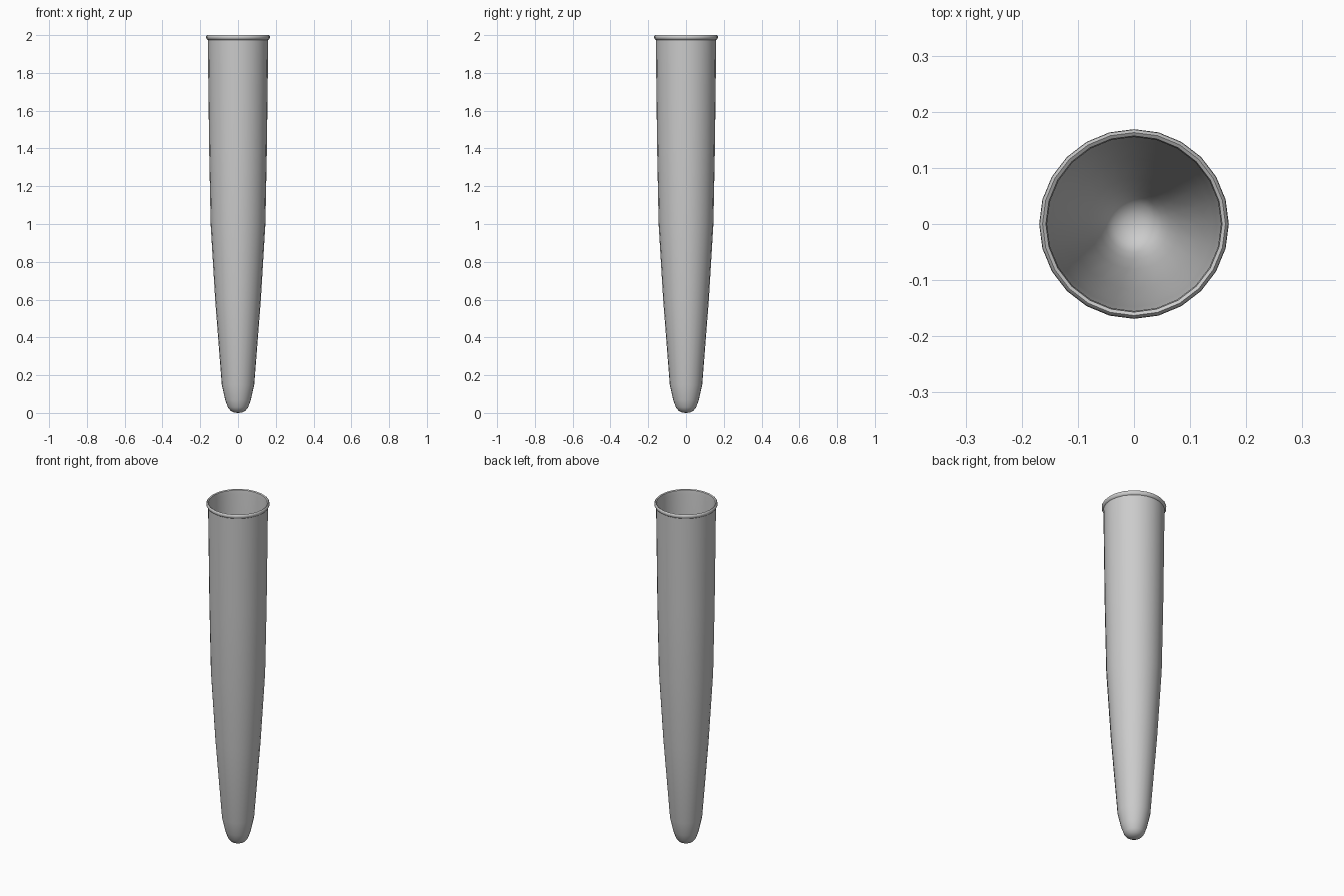
import bpy, bmesh, math

if "Cube" in bpy.data.objects:
    bpy.data.objects.remove(bpy.data.objects["Cube"])

SIDES = 24
# outer wall from the base centre up, over the rolled lip, then down the inside
outer = [(0, 0), (0.02, 0.002), (0.04, 0.012), (0.054, 0.03), (0.068, 0.07), (0.086, 0.15),
         (0.121, 0.6), (0.145, 1.0), (0.153, 1.4), (0.160, 1.975)]
lip = [(0.165, 1.978), (0.169, 1.986), (0.168, 1.995), (0.163, 2.0), (0.157, 1.996)]
inner = [(0.155, 1.975), (0.148, 1.4), (0.140, 1.0), (0.116, 0.6), (0.081, 0.152),
         (0.063, 0.074), (0.05, 0.036), (0.037, 0.018), (0.018, 0.008), (0, 0.006)]


def lathe(name, profile):
    bm = bmesh.new()
    rings = []
    for r, z in profile:
        if r == 0:
            rings.append([bm.verts.new((0, 0, z))] * SIDES)
        else:
            rings.append([bm.verts.new((r * math.cos(math.tau * i / SIDES),
                                        r * math.sin(math.tau * i / SIDES), z))
                          for i in range(SIDES)])
    for a, b in zip(rings, rings[1:]):
        for i in range(SIDES):
            j = (i + 1) % SIDES
            quad = list(dict.fromkeys((a[i], a[j], b[j], b[i])))
            bm.faces.new(quad)
    bmesh.ops.recalc_face_normals(bm, faces=bm.faces)
    mesh = bpy.data.meshes.new(name)
    bm.to_mesh(mesh)
    bm.free()
    obj = bpy.data.objects.new(name, mesh)
    bpy.context.collection.objects.link(obj)
    bpy.context.view_layer.objects.active = obj
    obj.select_set(True)
    bpy.ops.object.shade_smooth_by_angle(angle=math.radians(40))
    return obj


# hollow tapered tube
lathe("tapered_tube", outer + lip + inner)
